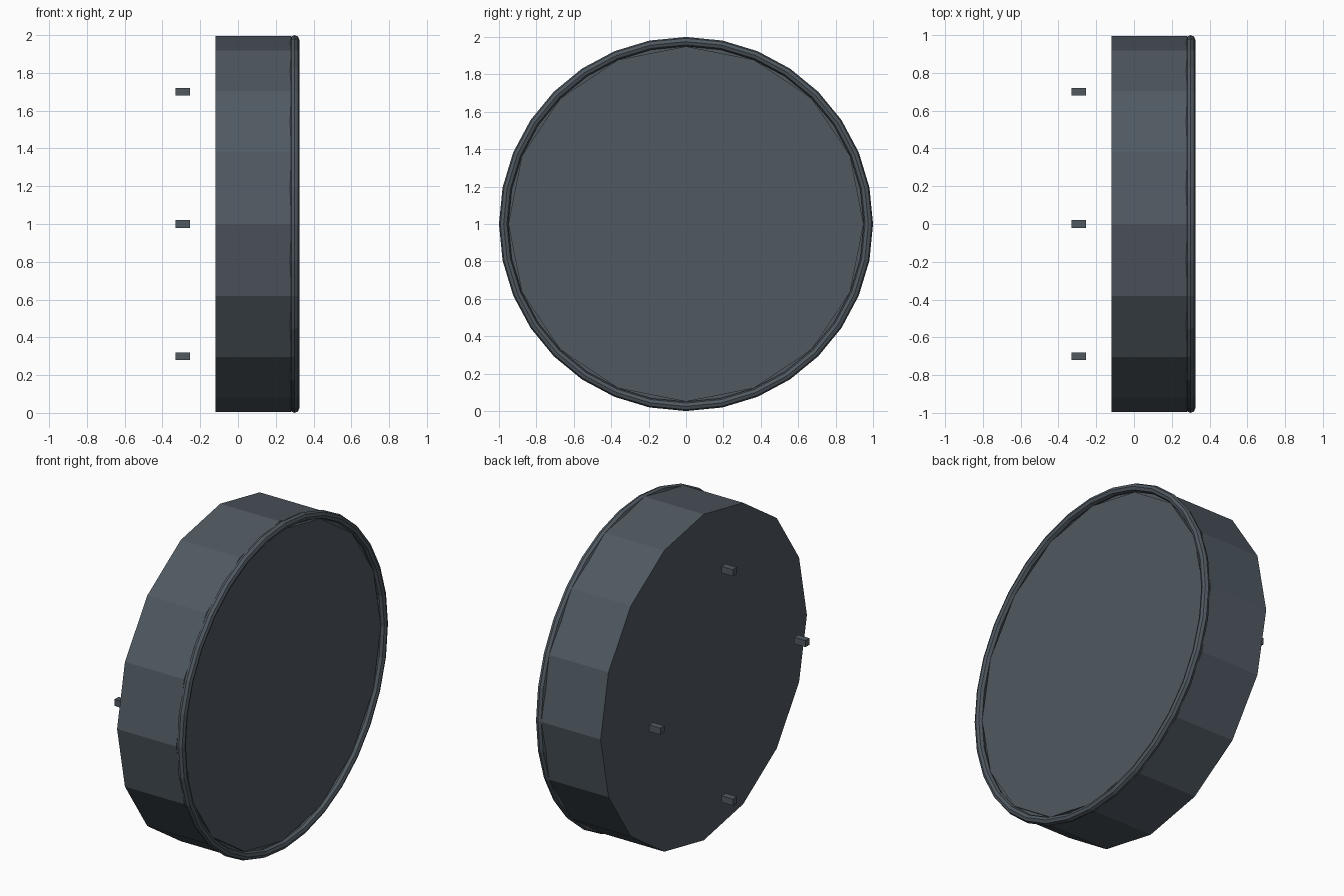
import bpy
import math
from mathutils import Matrix, Vector

cube = bpy.data.objects.get("Cube")
if cube:
    bpy.data.objects.remove(cube, do_unlink=True)

slate = bpy.data.materials.new("dark_slate")
slate.use_nodes = True
slate.diffuse_color = (0.08, 0.1, 0.12, 1)
slate.node_tree.nodes["Principled BSDF"].inputs["Base Color"].default_value = slate.diffuse_color

CENTRE_Z = 1.0
SIDES = 16
# Turns the z axis to +x, keeping a corner at the top
TO_X = Matrix.Rotation(math.pi / 2, 4, "Y")


def finish(name, x, y=0, z=CENTRE_Z, turn=True):
    obj = bpy.context.object
    obj.name = name
    if turn:
        obj.data.transform(TO_X)
    obj.location = Vector((x, y, z))
    obj.data.materials.append(slate)
    return obj


def disc(name, radius, x0, x1):
    bpy.ops.mesh.primitive_cylinder_add(vertices=SIDES, radius=radius, depth=x1 - x0)
    return finish(name, (x0 + x1) / 2)


# Drum housing and the raised front plate
disc("drum_body", 0.995, -0.12, 0.28)
disc("front_plate", 0.95, 0.27, 0.30)

# Rounded rim around the plate
bpy.ops.mesh.primitive_torus_add(major_segments=2 * SIDES, minor_segments=8,
                                 major_radius=0.975, minor_radius=0.025)
finish("rim", 0.30)

# Four mounting pegs floating behind the drum
for label, dy, dz in (("top", 0, 1), ("bottom", 0, -1), ("front", -1, 0), ("back", 1, 0)):
    bpy.ops.mesh.primitive_cube_add(size=1)
    peg = finish(label + "_peg", -0.292, 0.7 * dy, CENTRE_Z + 0.7 * dz, turn=False)
    peg.scale = (0.077, 0.04, 0.04)
